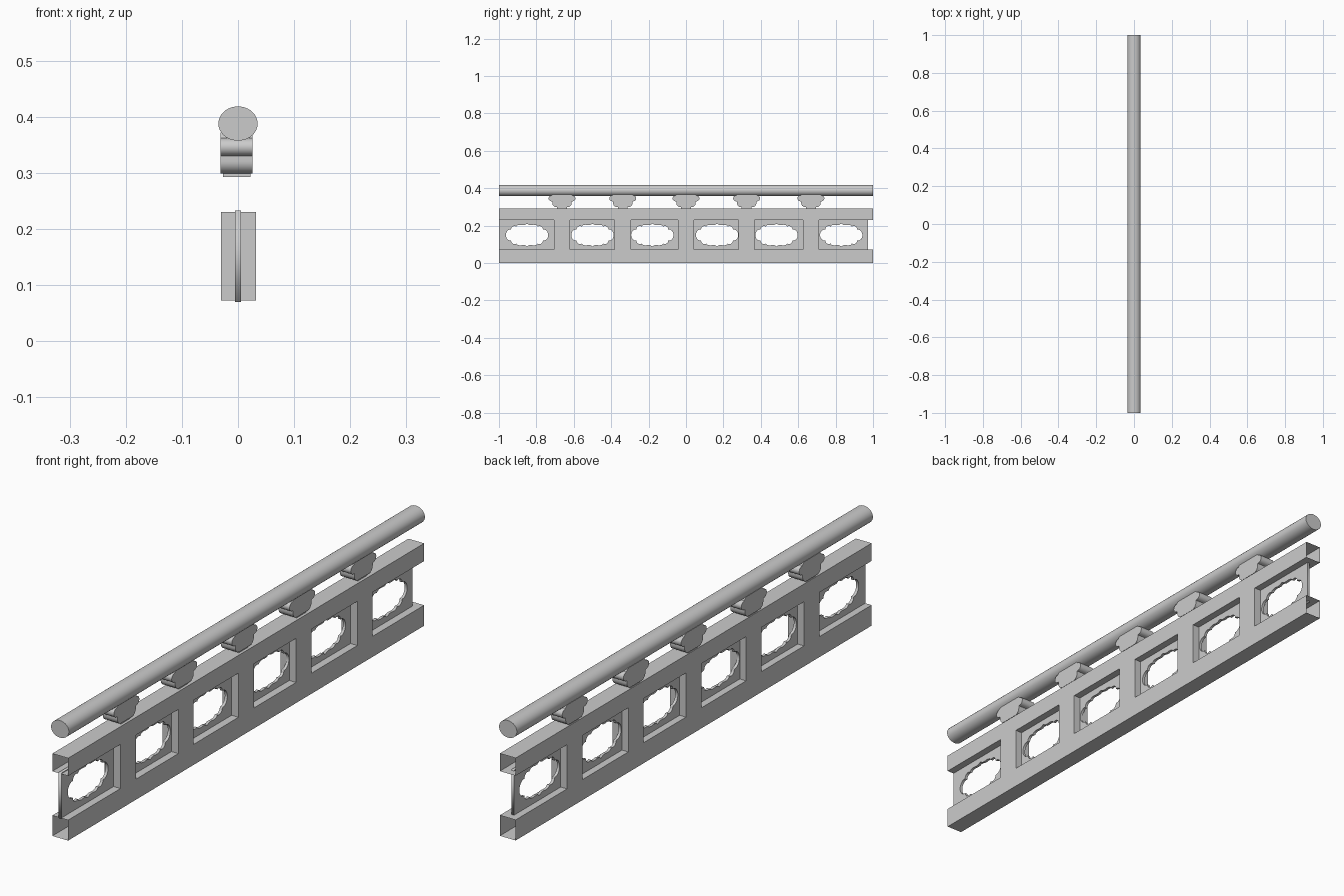
import bpy
from math import sin, cos, radians, pi

cube = bpy.data.objects.get("Cube")
if cube:
    bpy.data.objects.remove(cube, do_unlink=True)

grey = bpy.data.materials.new("plain grey")
grey.use_nodes = True
grey.diffuse_color = (0.6, 0.6, 0.6, 1)
grey.node_tree.nodes["Principled BSDF"].inputs["Base Color"].default_value = (0.6, 0.6, 0.6, 1)

X0, X1 = -0.03, 0.032                                # shared faces of rails and posts
POSTS = [-0.663, -0.338, 0.0, 0.324, 0.668]
HOLES = [-0.85, -0.5, -0.18, 0.166, 0.484, 0.83]


def add_mesh(name, verts, faces):
    mesh = bpy.data.meshes.new(name)
    mesh.from_pydata(verts, [], faces)
    mesh.materials.append(grey)
    ob = bpy.data.objects.new(name, mesh)
    bpy.context.collection.objects.link(ob)
    return ob


def box(name, x, y, z, open_ends=False):
    verts = [(a, b, c) for b in y for a, c in
             ((x[0], z[0]), (x[1], z[0]), (x[1], z[1]), (x[0], z[1]))]
    faces = [(i, i + 4, (i + 1) % 4 + 4, (i + 1) % 4) for i in range(4)]
    faces = [f[::-1] for f in faces]
    if not open_ends:
        faces += [(0, 1, 2, 3), (7, 6, 5, 4)]
    return add_mesh(name, verts, faces)


def arc(cy, cz, ry, rz, start, end, steps=8):
    angles = [radians(start + (end - start) * i / steps) for i in range(steps + 1)]
    return [(cy + ry * cos(a), cz + rz * sin(a)) for a in angles]


def plate(name, outlines, x, thickness):
    """Extrude closed y-z outlines along x; inner outlines become holes."""
    curve = bpy.data.curves.new(name, "CURVE")
    curve.dimensions = "2D"
    curve.fill_mode = "BOTH"
    curve.extrude = thickness / 2
    for outline in outlines:
        spline = curve.splines.new("POLY")
        spline.points.add(len(outline) - 1)
        for point, (y, z) in zip(spline.points, outline):
            point.co = (y, z, 0, 1)
        spline.use_cyclic_u = True
    temp = bpy.data.objects.new(name + " outline", curve)
    bpy.context.collection.objects.link(temp)
    graph = bpy.context.evaluated_depsgraph_get()
    mesh = bpy.data.meshes.new_from_object(temp.evaluated_get(graph))
    bpy.data.objects.remove(temp, do_unlink=True)
    mesh.name = name
    mesh.materials.clear()
    mesh.materials.append(grey)
    ob = bpy.data.objects.new(name, mesh)
    ob.rotation_euler = (pi / 2, 0, pi / 2)
    ob.location.x = x
    bpy.context.collection.objects.link(ob)
    return ob


def smooth(obs):
    bpy.ops.object.select_all(action="DESELECT")
    for ob in obs:
        ob.select_set(True)
    bpy.context.view_layer.objects.active = obs[0]
    bpy.ops.object.shade_smooth_by_angle(angle=radians(35))


# Hollow, open-ended rails
box("bottom_rail", (X0, X1), (-1, 1), (0, 0.073), open_ends=True)
box("middle_rail", (X0, X1), (-1, 1), (0.23, 0.293), open_ends=True)

# Oval handrail
bpy.ops.mesh.primitive_cylinder_add(vertices=48, radius=1, depth=2,
                                    location=(0, 0, 0.388), rotation=(pi / 2, 0, 0))
handrail = bpy.context.object
handrail.name = "handrail"
handrail.scale = (0.035, 0.0305, 1)
handrail.data.materials.append(grey)

# Thin panel pierced by lobed openings
quarter = (arc(0.088, 0, 0.025, 0.03, 0, 90)
           + arc(0.067, 0.03, 0.018, 0.018, 0, 110)
           + arc(0.036, 0.046, 0.02, 0.009, 0, 120)
           + [(0.012, 0.054)])
upper = quarter + [(0, 0.061)] + [(-y, z) for y, z in reversed(quarter)]
lobed = upper + [(y, -z) for y, z in reversed(upper[1:-1])]
border = [(-1, 0.07), (0.973, 0.07), (0.973, 0.233), (-1, 0.233)]
openings = [[(y + c, z + 0.15) for y, z in lobed] for c in HOLES]
plate("pierced_panel", [border] + openings, 0, 0.01)

# Posts with a lobed bracket above each
half = (arc(0.03, 0.321, 0.022, 0.022, -90, 0)
        + [(0.052, 0.33)]
        + arc(0.055, 0.346, 0.017, 0.016, -90, 90)
        + [(0.046, 0.372)])
profile = half + [(-y, z) for y, z in reversed(half)]
brackets = []
for i, c in enumerate(POSTS, 1):
    box(f"post_{i}", (X0, X1), (c - 0.043, c + 0.043), (0.073, 0.23))
    box(f"bracket_foot_{i}", (-0.027, 0.022), (c - 0.026, c + 0.026), (0.293, 0.301))
    brackets.append(plate(f"bracket_{i}", [[(y + c, z) for y, z in profile]], -0.0025, 0.057))

smooth([handrail] + brackets)
